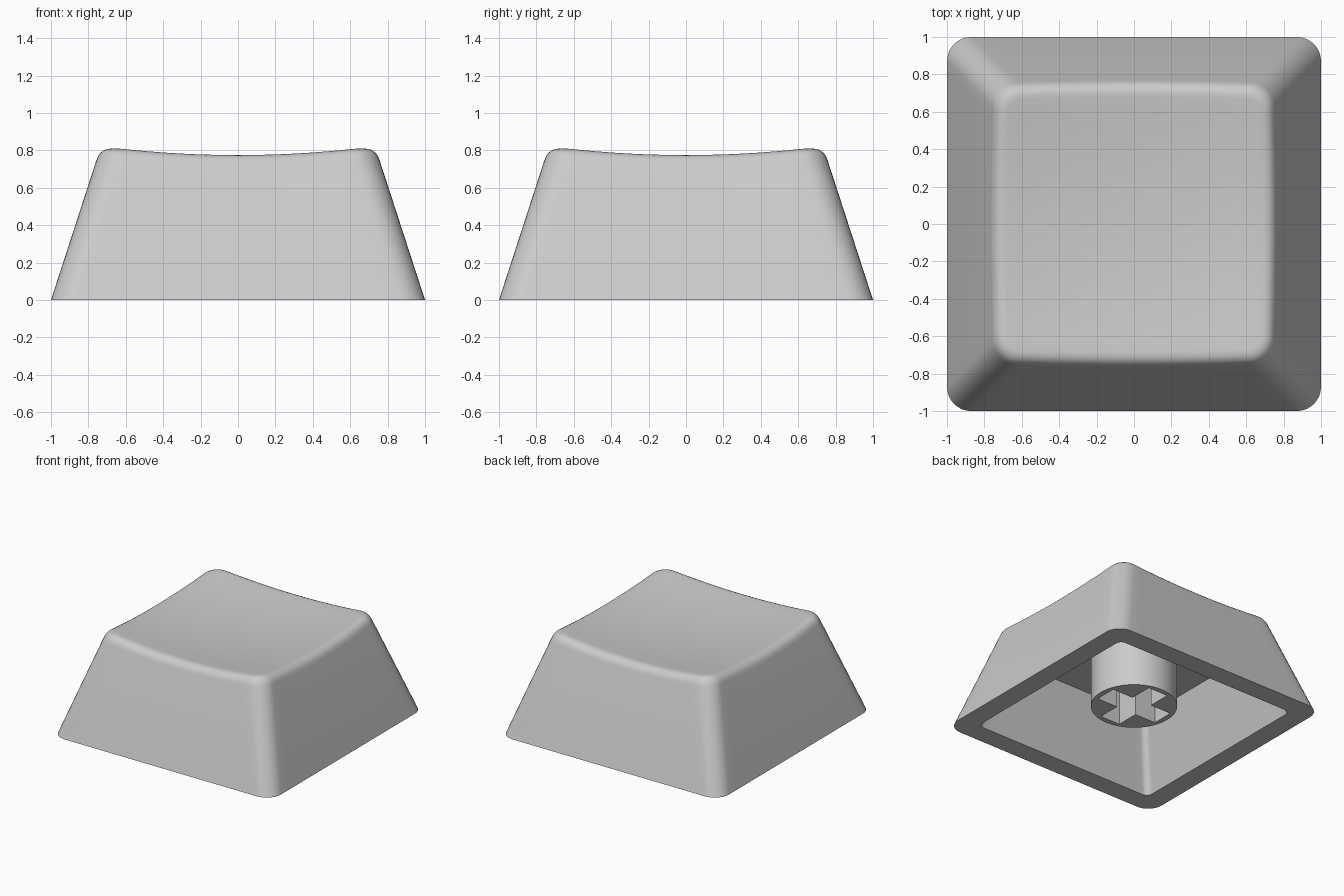
import bpy, bmesh, math
from mathutils import Vector

if "Cube" in bpy.data.objects:
    bpy.data.objects.remove(bpy.data.objects["Cube"])

SLOPE, RADIUS, FILLET = 0.325, 0.13, 0.065
SIDE, CORNER = 20, 8          # segments per straight side and per corner
CEILING, WALL = 0.55, 0.167

grey = bpy.data.materials.new("plain_grey")
grey.diffuse_color = (0.6, 0.6, 0.6, 1)
grey.use_nodes = True
grey.node_tree.nodes["Principled BSDF"].inputs["Base Color"].default_value = grey.diffuse_color


def outline(half, r):
    """Rounded square as a list of xy points, anticlockwise."""
    pts = []
    c = half - r
    for q in range(4):
        a0 = q * math.pi / 2
        cx, cy = ((c, c), (-c, c), (-c, -c), (c, -c))[q]
        arc = [(cx + r * math.cos(a0 + i / CORNER * math.pi / 2),
                cy + r * math.sin(a0 + i / CORNER * math.pi / 2))
               for i in range(CORNER + 1)]
        pts += arc
        # straight run towards the next corner
        dx, dy = -math.sin(a0 + math.pi / 2), math.cos(a0 + math.pi / 2)
        for i in range(1, SIDE):
            t = 2 * c * i / SIDE
            pts.append((arc[-1][0] + dx * t, arc[-1][1] + dy * t))
    return pts


COUNT = len(outline(1, RADIUS))


def dish(x, y):
    """Height of the spherical hollow in the top."""
    return 0.732 + (x * x + y * y) / 11


def wall(i, z, inset=0.0):
    """Point i of the sloping outer wall at height z."""
    x, y = outline(1 - SLOPE * z - inset, RADIUS - inset)[i]
    return Vector((x, y, z))


def finish(name, bm):
    bmesh.ops.recalc_face_normals(bm, faces=bm.faces)
    mesh = bpy.data.meshes.new(name)
    bm.to_mesh(mesh)
    bm.free()
    ob = bpy.data.objects.new(name, mesh)
    bpy.context.collection.objects.link(ob)
    mesh.materials.append(grey)
    return ob


def smooth(ob):
    bpy.ops.object.select_all(action='DESELECT')
    bpy.context.view_layer.objects.active = ob
    ob.select_set(True)
    bpy.ops.object.shade_smooth_by_angle(angle=math.radians(30))


# Cap shell: rings run from the ceiling, round the rim, up and over the top
rings = [
    [Vector((x, y, CEILING)) for x, y in outline(1 - WALL - SLOPE * CEILING, 0.05)],
    [Vector((x, y, 0)) for x, y in outline(1 - WALL, 0.05)],
    [wall(i, 0) for i in range(COUNT)],
]
lower, corner, upper = [], [], []
for i in range(COUNT):
    z = 0.8
    for _ in range(5):                     # where the wall meets the dish
        p = wall(i, z)
        z = dish(p.x, p.y)
    corner.append(wall(i, z))
    lower.append(wall(i, z - FILLET))
    q = wall(i, z, FILLET)
    upper.append(Vector((q.x, q.y, dish(q.x, q.y))))
for k in range(7):                         # rounded top edge
    t = k / 6
    rings.append([a * (1 - t) ** 2 + b * 2 * t * (1 - t) + c * t * t
                  for a, b, c in zip(lower, corner, upper)])
for k in range(1, 10):                     # hollow top
    s = 1 - k / 10
    rings.append([Vector((p.x * s, p.y * s, dish(p.x * s, p.y * s))) for p in upper])

bm = bmesh.new()
loops = [[bm.verts.new(p) for p in ring] for ring in rings]
for a, b in zip(loops, loops[1:]):
    for i in range(COUNT):
        j = (i + 1) % COUNT
        bm.faces.new((a[i], a[j], b[j], b[i]))
bm.faces.new(loops[0])
centre = bm.verts.new((0, 0, dish(0, 0)))
for i in range(COUNT):
    bm.faces.new((loops[-1][i], loops[-1][(i + 1) % COUNT], centre))
smooth(finish("cap_shell", bm))


def prism(name, pts, z0, z1):
    """Upright prism over an xy outline."""
    bm = bmesh.new()
    face = bm.faces.new([bm.verts.new((x, y, z0)) for x, y in pts])
    out = bmesh.ops.extrude_face_region(bm, geom=[face])
    for v in out["geom"]:
        if isinstance(v, bmesh.types.BMVert):
            v.co.z = z1
    return finish(name, bm)


# Stem with a cross-shaped socket
circle = [(0.325 * math.cos(a * math.tau / 64), 0.325 * math.sin(a * math.tau / 64))
          for a in range(64)]
stem = prism("stem", circle, 0.11, CEILING + 0.02)
L, W = 0.28, 0.09
cross = []
for q in range(4):
    c, s = round(math.cos(q * math.pi / 2)), round(math.sin(q * math.pi / 2))
    cross += [(x * c - y * s, x * s + y * c) for x, y in ((L, -W), (L, W), (W, W))]
cutter = prism("socket_cutter", cross, 0.0, CEILING - 0.01)
cutter.hide_render = True

mod = stem.modifiers.new("socket", 'BOOLEAN')
mod.object = cutter
mod.operation = 'DIFFERENCE'
mod.solver = 'EXACT'
bpy.context.view_layer.objects.active = stem
stem.select_set(True)
bpy.ops.object.modifier_apply(modifier=mod.name)
bpy.data.objects.remove(cutter)
smooth(stem)
